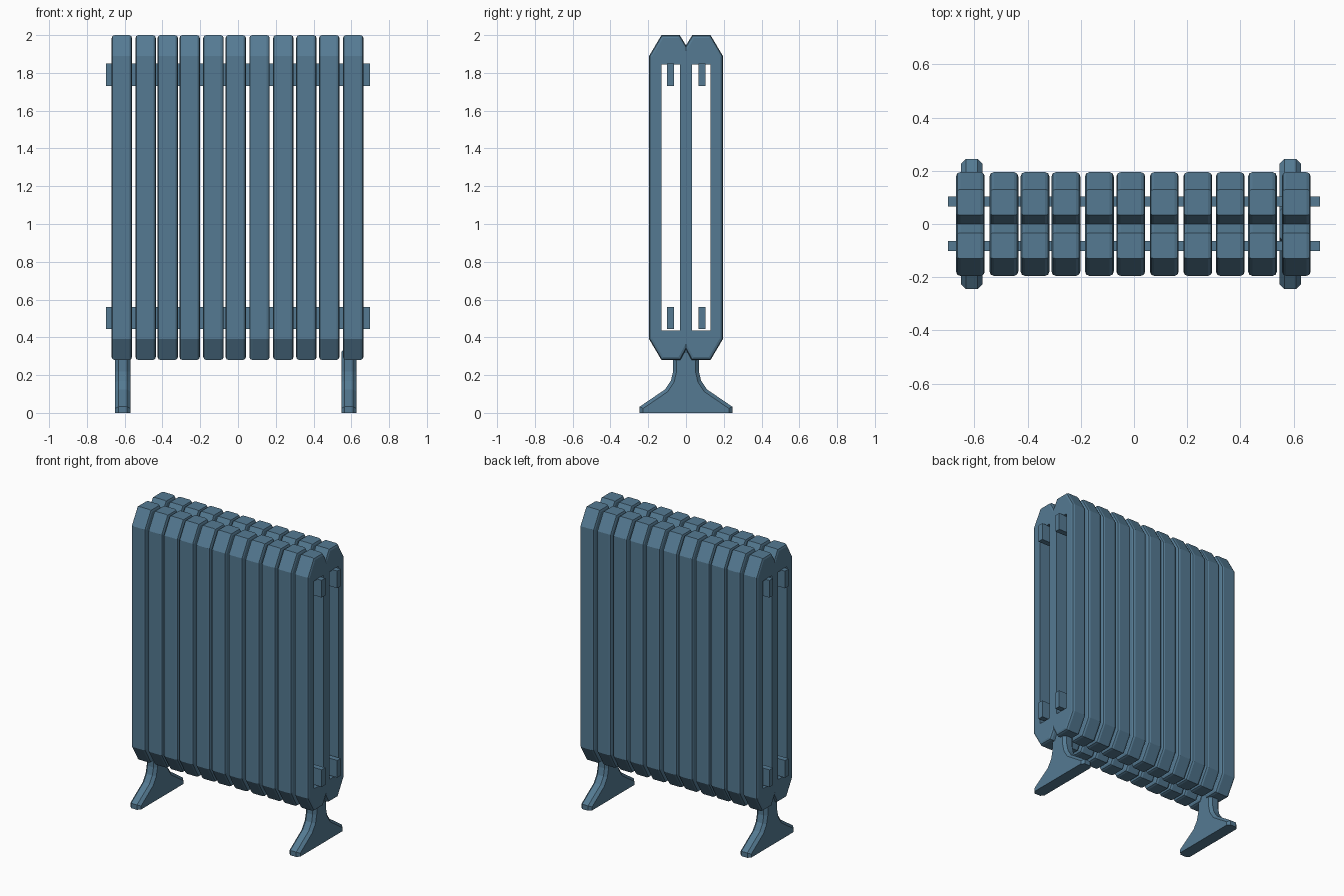
import bpy, bmesh

if "Cube" in bpy.data.objects:
    bpy.data.objects.remove(bpy.data.objects["Cube"])

mat = bpy.data.materials.new("steel blue paint")
mat.diffuse_color = (0.09, 0.195, 0.29, 1)
mat.use_nodes = True
mat.node_tree.nodes["Principled BSDF"].inputs["Base Color"].default_value = mat.diffuse_color


def finish(bm, name):
    bmesh.ops.recalc_face_normals(bm, faces=bm.faces)
    me = bpy.data.meshes.new(name)
    bm.to_mesh(me)
    bm.free()
    me.materials.append(mat)
    return me


def place(me, name, x=0, y=0, z=0):
    ob = bpy.data.objects.new(name, me)
    ob.location = (x, y, z)
    bpy.context.collection.objects.link(ob)
    return ob


def extrude_x(pts, faces, width):
    """Mirror a half profile (y, z) across y = 0 and extrude it along x."""
    bm = bmesh.new()
    for s in (1, -1):
        vs = [bm.verts.new((-width / 2, s * y, z)) for y, z in pts]
        for f in faces:
            bm.faces.new([vs[i] for i in f][::s])
    bmesh.ops.remove_doubles(bm, verts=bm.verts, dist=1e-5)
    ext = bmesh.ops.extrude_face_region(bm, geom=bm.faces[:])
    moved = [g for g in ext["geom"] if isinstance(g, bmesh.types.BMVert)]
    bmesh.ops.translate(bm, verts=moved, vec=(width, 0, 0))
    bmesh.ops.recalc_face_normals(bm, faces=bm.faces)
    return bm


def rim_edges(bm, test):
    """Edges between an end cap and the side walls."""
    return [e for e in bm.edges if len(e.link_faces) == 2
            and sorted(abs(f.normal.x) > 0.5 for f in e.link_faces) == [False, True]
            and test(e)]


# Radiator section: two columns with long slots
half = [(0, 0.335), (0.03, 0.28), (0.13, 0.28), (0.195, 0.39),
        (0.195, 1.89), (0.13, 2.0), (0.033, 2.0), (0, 1.945),
        (0.033, 0.435), (0.13, 0.435), (0.13, 1.845), (0.033, 1.845)]
quads = [(0, 1, 8), (1, 2, 9, 8), (2, 3, 9), (3, 4, 10, 9), (4, 5, 10),
         (5, 6, 11, 10), (6, 7, 11), (7, 0, 8, 11)]
bm = extrude_x(half, quads, 0.108)


def is_slot(e):
    return all(0.43 < v.co.z < 1.85 and abs(v.co.y) < 0.14 for v in e.verts)


bmesh.ops.bevel(bm, geom=rim_edges(bm, lambda e: not is_slot(e)), offset=0.016,
                segments=2, profile=0.5, affect='EDGES')
section = finish(bm, "section")
for i, x in enumerate((-0.615, -0.489, -0.372, -0.256, -0.13, -0.012,
                       0.114, 0.24, 0.362, 0.483, 0.61)):
    place(section, f"section_{i + 1}", x)

# Pipes running through the slots
bm = bmesh.new()
bmesh.ops.create_cube(bm, size=1)
bmesh.ops.scale(bm, vec=(1.4, 0.038, 0.117), verts=bm.verts)
pipe = finish(bm, "pipe")
for y, side in ((-0.082, "front"), (0.084, "back")):
    for z, level in ((0.503, "lower"), (1.79, "upper")):
        place(pipe, f"{level}_{side}_pipe", 0, y, z)

# Flared feet
half = [(0, 0), (0.245, 0), (0.245, 0.033), (0.11, 0.125), (0.08, 0.17),
        (0.068, 0.22), (0.068, 0.34), (0, 0.34)]
bm = extrude_x(half, [range(8)], 0.08)
bmesh.ops.bevel(bm, geom=rim_edges(bm, lambda e: max(v.co.z for v in e.verts) > 0.001),
                offset=0.018, segments=1, affect='EDGES')
foot = finish(bm, "foot")
place(foot, "left_foot", -0.61)
place(foot, "right_foot", 0.587)
